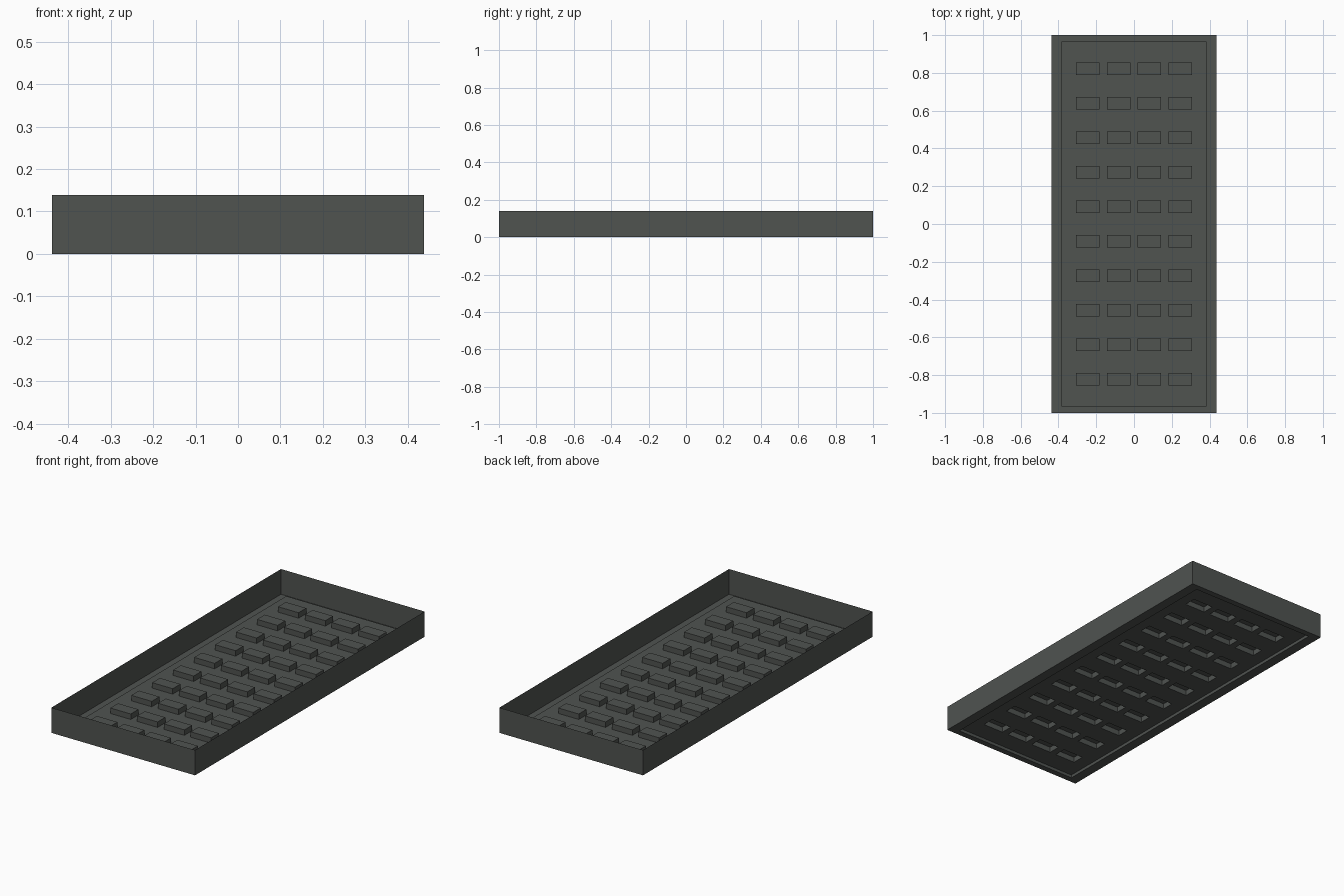
import bpy, bmesh

if "Cube" in bpy.data.objects:
    bpy.data.objects.remove(bpy.data.objects["Cube"])

HX, HY, H = 0.438, 1.0, 0.139      # outer half size and wall height
IX, IY = 0.383, 0.967              # raised floor half size
STEP, BLOCK = 0.017, 0.03          # floor step and block height
CX = [(i - 1.5) * 0.1635 for i in range(4)]
CY = [(j - 4.5) * 0.1827 for j in range(10)]
BX, BY = 0.0625, 0.0335            # block half size

mat = bpy.data.materials.new("dark grey plastic")
mat.diffuse_color = (0.080, 0.087, 0.081, 1)
mat.use_nodes = True
mat.node_tree.nodes["Principled BSDF"].inputs["Base Color"].default_value = mat.diffuse_color


def finish(bm, name):
    me = bpy.data.meshes.new(name)
    bm.to_mesh(me)
    bm.free()
    me.materials.append(mat)
    ob = bpy.data.objects.new(name, me)
    bpy.context.collection.objects.link(ob)
    return ob


def raise_faces(bm, test, h):
    """Press the chosen faces of the sheet upwards."""
    faces = [f for f in bm.faces if f.normal.z > 0.5 and test(f.calc_center_median())]
    res = bmesh.ops.extrude_face_region(bm, geom=faces)
    verts = [v for v in res["geom"] if isinstance(v, bmesh.types.BMVert)]
    bmesh.ops.translate(bm, verts=verts, vec=(0, 0, h))
    # remove original faces left beneath
    left = [f for f in faces if f.is_valid]
    if left:
        bmesh.ops.delete(bm, geom=left, context='FACES')
    bm.normal_update()


# pressed floor: one thin sheet, cut along the step and block outlines
xs = sorted([-HX, -IX, IX, HX] + [c + s * BX for c in CX for s in (-1, 1)])
ys = sorted([-HY, -IY, IY, HY] + [c + s * BY for c in CY for s in (-1, 1)])
bm = bmesh.new()
grid = [[bm.verts.new((x, y, 0)) for x in xs] for y in ys]
for j in range(len(ys) - 1):
    for i in range(len(xs) - 1):
        bm.faces.new((grid[j][i], grid[j][i + 1], grid[j + 1][i + 1], grid[j + 1][i]))
bm.normal_update()
raise_faces(bm, lambda c: abs(c.x) < IX and abs(c.y) < IY, STEP)
raise_faces(bm, lambda c: any(abs(c.x - a) < BX for a in CX)
            and any(abs(c.y - b) < BY for b in CY), BLOCK)
finish(bm, "pressed_floor")

# thin side walls
bm = bmesh.new()
corners = [(-HX, -HY), (HX, -HY), (HX, HY), (-HX, HY)]
low = [bm.verts.new((x, y, 0)) for x, y in corners]
top = [bm.verts.new((x, y, H)) for x, y in corners]
for k in range(4):
    n = (k + 1) % 4
    bm.faces.new((low[k], low[n], top[n], top[k]))
finish(bm, "tray_walls")
